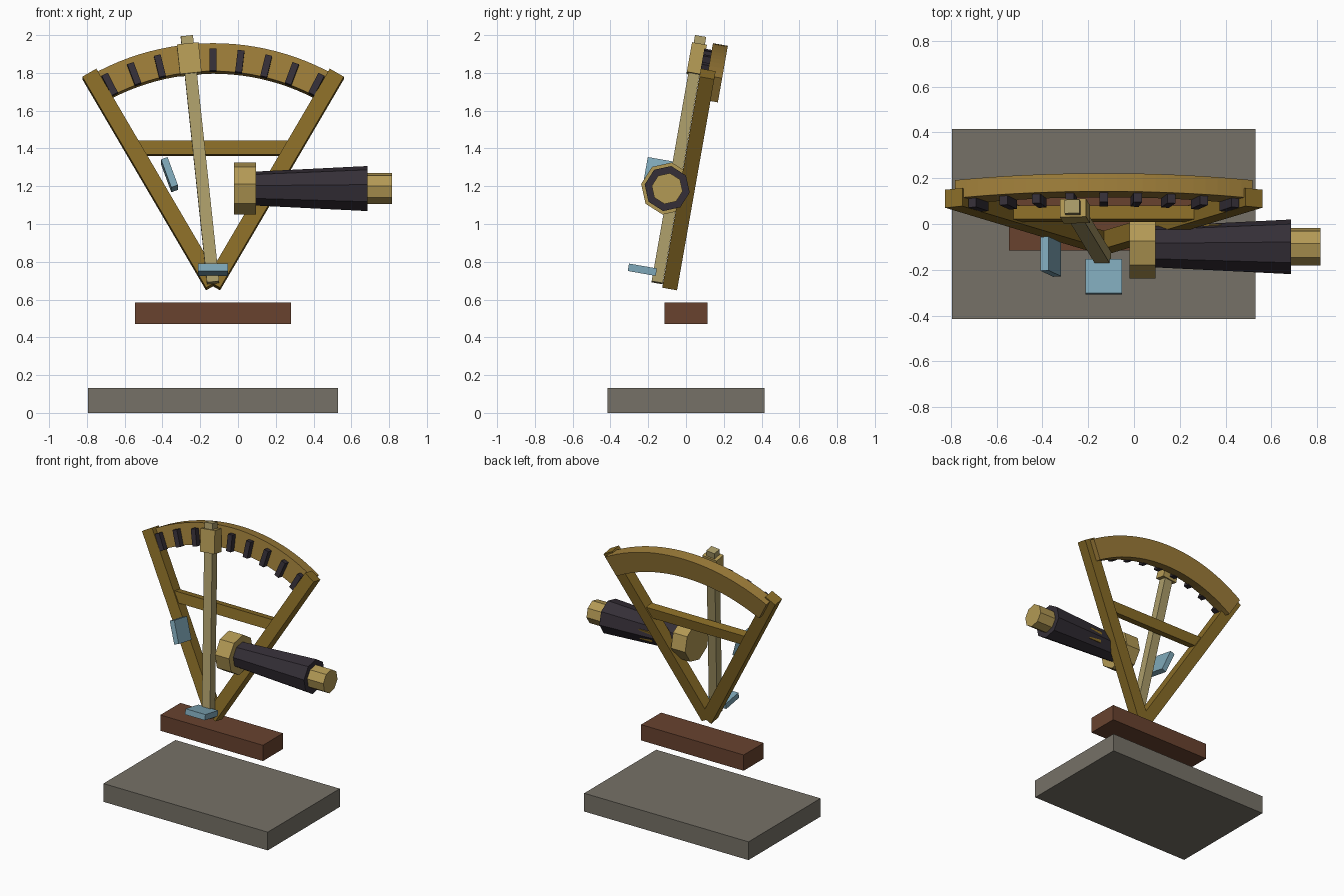
import bpy, bmesh
from math import radians, sin, cos
from mathutils import Matrix

if "Cube" in bpy.data.objects:
    bpy.data.objects.remove(bpy.data.objects["Cube"])

# The instrument leans back 10 degrees about its pivot; local x = across, y = depth, z = up the frame
LEAN = Matrix.Translation((-0.132, -0.083, 0.677)) @ Matrix.Rotation(radians(-10), 4, 'X')
FLAT = Matrix.Identity(4)


def material(name, rgb):
    m = bpy.data.materials.new(name)
    m.diffuse_color = (*rgb, 1)
    m.use_nodes = True
    m.node_tree.nodes["Principled BSDF"].inputs["Base Color"].default_value = m.diffuse_color
    return m


frame_gold = material("frame_gold", (0.25, 0.15, 0.02))
arc_gold = material("arc_gold", (0.33, 0.20, 0.04))
brass = material("brass", (0.45, 0.32, 0.09))
pale_brass = material("pale_brass", (0.40, 0.33, 0.14))
dark = material("dark_metal", (0.035, 0.028, 0.038))
glass = material("mirror_glass", (0.21, 0.39, 0.48))
wood = material("wood", (0.14, 0.055, 0.028))
stone = material("stone", (0.18, 0.165, 0.135))


def add(name, bm, mat, matrix):
    bmesh.ops.recalc_face_normals(bm, faces=bm.faces)
    me = bpy.data.meshes.new(name)
    bm.to_mesh(me)
    bm.free()
    me.materials.append(mat)
    ob = bpy.data.objects.new(name, me)
    ob.matrix_world = matrix
    bpy.context.collection.objects.link(ob)
    return ob


def box(name, loc, size, mat, space=LEAN, swing=0):
    """Box swung about the pivot by 'swing' degrees, placed at loc in the swung space."""
    bm = bmesh.new()
    bmesh.ops.create_cube(bm, size=1)
    bmesh.ops.scale(bm, vec=size, verts=bm.verts)
    bmesh.ops.translate(bm, vec=loc, verts=bm.verts)
    return add(name, bm, mat, space @ Matrix.Rotation(radians(swing), 4, 'Y'))


def barrel(name, x0, x1, r0, r1, mat):
    """Eight-sided telescope section along x."""
    bm = bmesh.new()
    bmesh.ops.create_cone(bm, cap_ends=True, segments=8, radius1=r0, radius2=r1, depth=x1 - x0)
    place = Matrix.Translation(((x0 + x1) / 2, -0.105, 0.5)) @ Matrix.Rotation(radians(90), 4, 'Y')
    return add(name, bm, mat, LEAN @ place)


# Plinth and handle block
box("base", (-0.132, 0, 0.0665), (1.325, 0.83, 0.133), stone, FLAT)
box("handle_block", (-0.132, 0, 0.5275), (0.827, 0.23, 0.115), wood, FLAT)

# V frame and crossbar
for side, swing in (("left", -30), ("right", 30)):
    box(side + "_frame_leg", (0, 0, 0.655), (0.086, 0.08, 1.31), frame_gold, LEAN, swing)
box("crossbar", (0, 0, 0.735), (0.79, 0.06, 0.075), frame_gold)

# Graduated arc: rectangular section swept through 60 degrees
bm = bmesh.new()
rings = []
STEPS = 24
for i in range(STEPS + 1):
    a = radians(-30 + 60 * i / STEPS)
    rings.append([bm.verts.new((r * sin(a), y, r * cos(a)))
                  for r, y in ((1.15, 0), (1.3, 0), (1.3, 0.08), (1.15, 0.08))])
for p, q in zip(rings, rings[1:]):
    for k in range(4):
        bm.faces.new((p[k], p[(k + 1) % 4], q[(k + 1) % 4], q[k]))
bm.faces.new(rings[0])
bm.faces.new(rings[-1])
add("arc", bm, arc_gold, LEAN)

# Scale marks on the arc
for i in range(9):
    box(f"scale_mark_{i + 1}", (0, -0.015, 1.205), (0.036, 0.05, 0.118), dark, LEAN, -27 + 6.75 * i)

# Swinging arm and its clamp
box("index_arm", (0, -0.071, 0.665), (0.065, 0.06, 1.33), pale_brass, LEAN, -6)
box("index_clamp", (0, -0.07, 1.207), (0.115, 0.08, 0.16), brass, LEAN, -6)

# Mirrors
box("index_mirror", (0, -0.16, 0.054), (0.16, 0.15, 0.04), glass)
box("horizon_mirror", (0, 0, 0), (0.037, 0.15, 0.16), glass,
    LEAN @ Matrix.Translation((-0.231, -0.16, 0.565)), -20)

# Telescope and its bracket
barrel("telescope_flange", 0.112, 0.226, 0.14, 0.14, brass)
barrel("telescope_tube", 0.22, 0.817, 0.091, 0.121, dark)
barrel("telescope_eyepiece", 0.81, 0.947, 0.083, 0.083, brass)
box("telescope_bracket", (0.465, -0.052, 0.5), (0.1, 0.08, 0.08), frame_gold)
